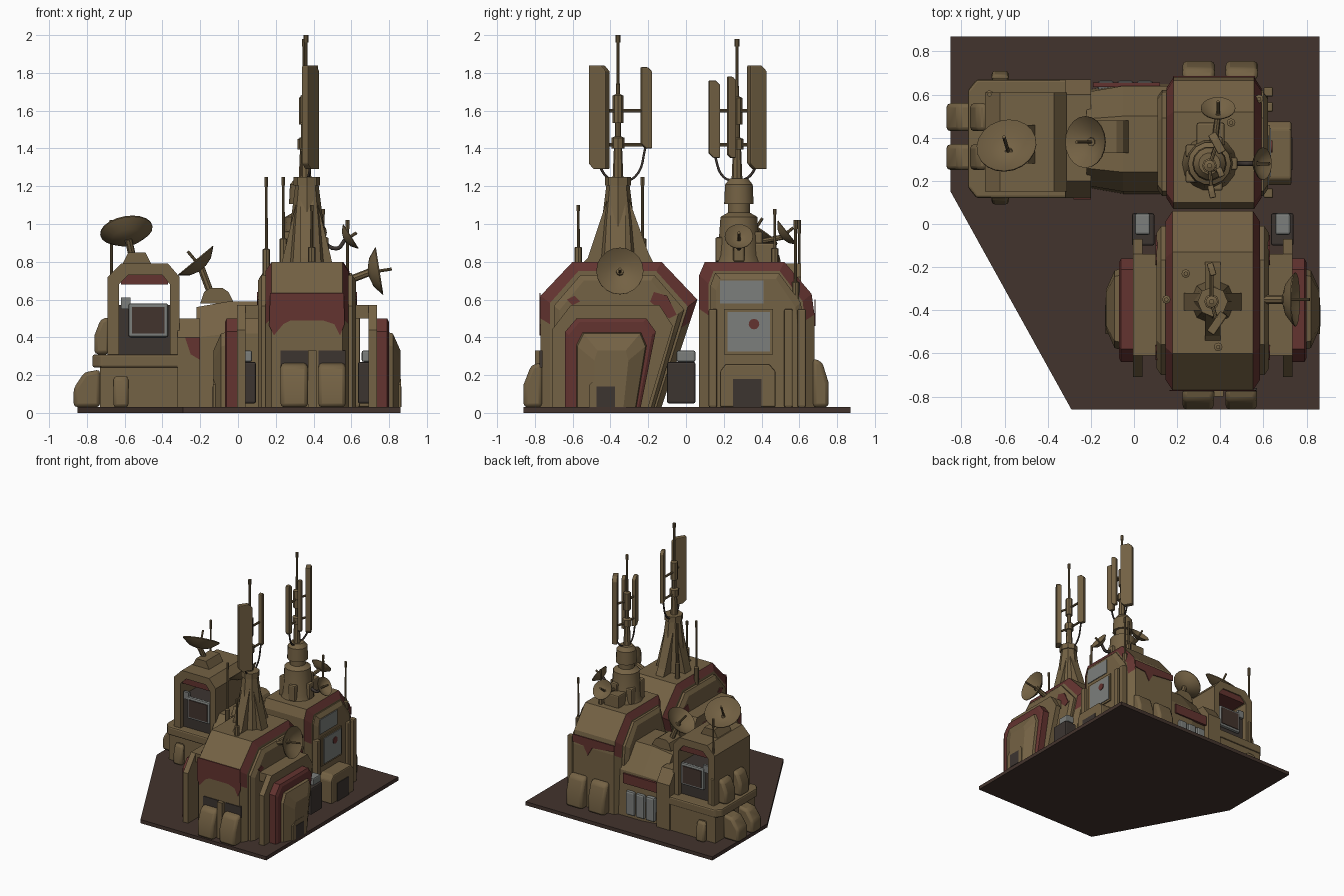
import bpy, bmesh, math
from mathutils import Vector, Matrix

if "Cube" in bpy.data.objects:
    bpy.data.objects.remove(bpy.data.objects["Cube"])


def material(name, rgb):
    m = bpy.data.materials.new(name)
    m.diffuse_color = (*rgb, 1)
    m.use_nodes = True
    m.node_tree.nodes["Principled BSDF"].inputs["Base Color"].default_value = m.diffuse_color
    return m


TAN = material("tan paint", (0.175, 0.122, 0.058))
RED = material("worn red paint", (0.125, 0.033, 0.029))
BROWN = material("dark brown ground", (0.055, 0.033, 0.026))
GREY = material("light grey panel", (0.20, 0.21, 0.20))
DARK = material("dark metal", (0.045, 0.035, 0.03))


def make(name, verts, faces, mats, bevel=0, rule=None, smooth=False):
    me = bpy.data.meshes.new(name)
    me.from_pydata(verts, [], faces)
    bm = bmesh.new()
    bm.from_mesh(me)
    bmesh.ops.recalc_face_normals(bm, faces=bm.faces)
    if rule:
        for f in bm.faces:
            f.material_index = rule(f)
    bm.to_mesh(me)
    bm.free()
    for m in mats if isinstance(mats, list) else [mats]:
        me.materials.append(m)
    ob = bpy.data.objects.new(name, me)
    bpy.context.collection.objects.link(ob)
    if bevel:
        b = ob.modifiers.new("bevel", "BEVEL")
        b.width, b.segments, b.limit_method = bevel, 2, "ANGLE"
    if smooth:
        bpy.context.view_layer.objects.active = ob
        ob.select_set(True)
        bpy.ops.object.shade_smooth_by_angle(angle=math.radians(35))
        ob.select_set(False)
    return ob


def loft(name, profile, stations, mats, axis="x", **kw):
    """Extrude a profile along an axis; each station is (position, inset)."""
    n = len(profile)
    us, vs = [p[0] for p in profile], [p[1] for p in profile]
    c, half, low, high = (min(us) + max(us)) / 2, (max(us) - min(us)) / 2, min(vs), max(vs)
    verts = []
    for a, i in stations:
        for u, v in profile:
            u2, v2 = c + (u - c) * (1 - i / half), low + (v - low) * (1 - i / (high - low))
            verts.append({"x": (a, u2, v2), "y": (u2, a, v2), "z": (u2, v2, a)}[axis])
    faces = [tuple(range(n)), tuple(range(len(verts) - n, len(verts)))]
    for s in range(len(stations) - 1):
        for k in range(n):
            k2 = (k + 1) % n
            faces.append((s * n + k, s * n + k2, s * n + n + k2, s * n + n + k))
    return make(name, verts, faces, mats, **kw)


def prism(name, profile, axis, a, b, mat, **kw):
    return loft(name, profile, [(a, 0), (b, 0)], mat, axis, **kw)


def box(name, x0, x1, y0, y1, z0, z1, mat=TAN, **kw):
    return prism(name, [(x0, y0), (x1, y0), (x1, y1), (x0, y1)], "z", z0, z1, mat, **kw)


def lathe(name, p, q, rings, mat=TAN, n=10):
    """Revolve (fraction along p to q, radius) rings."""
    p, q = Vector(p), Vector(q)
    rot = (q - p).to_track_quat("Z", "Y").to_matrix()
    verts = [p + (q - p) * t + rot @ Vector((r * math.cos(k * math.tau / n), r * math.sin(k * math.tau / n), 0))
             for t, r in rings for k in range(n)]
    faces = [tuple(range(n)), tuple(range(len(verts) - n, len(verts)))]
    faces += [(s * n + k, s * n + (k + 1) % n, s * n + n + (k + 1) % n, s * n + n + k)
              for s in range(len(rings) - 1) for k in range(n)]
    return make(name, verts, faces, mat, smooth=True)


def rod(name, p, q, r, r2=None, mat=TAN, n=8):
    return lathe(name, p, q, [(0, r), (1, r if r2 is None else r2)], mat, n)


def dish(name, c, normal, r):
    c, d = Vector(c), Vector(normal).normalized()
    lathe(name, c - d * r * 0.4, c + d * 0.01,
          [(0, r * 0.2), (0.25, r * 0.6), (0.9, r), (1, r), (0.35, r * 0.55), (0.12, r * 0.1)], TAN, 20)
    rod(name + "_feed", c - d * r * 0.3, c + d * r * 0.6, 0.008)


def pod(name, axis, wall, out, a, b, z0, z1):
    """Rounded equipment pod against a wall."""
    h, d = z1 - z0, out - wall
    prof = [(wall, z0), (out, z0), (out, z0 + 0.5 * h), (wall + 0.6 * d, z1 - 0.08 * h), (wall, z1)]
    prism(name, prof, "y" if axis == "x" else "x", a, b, TAN, bevel=0.02, smooth=True)


def cable(name, pts, r=0.007):
    cu = bpy.data.curves.new(name, "CURVE")
    cu.dimensions, cu.bevel_depth, cu.bevel_resolution, cu.resolution_u = "3D", r, 1, 6
    sp = cu.splines.new("BEZIER")
    sp.bezier_points.add(len(pts) - 1)
    for bp, p in zip(sp.bezier_points, pts):
        bp.co, bp.handle_left_type, bp.handle_right_type = p, "AUTO", "AUTO"
    cu.materials.append(DARK)
    bpy.context.collection.objects.link(bpy.data.objects.new(name, cu))


def red_trim(xs):
    return lambda f: int(f.calc_center_median().z > 0.5 and abs(f.normal.x) > 0.2 and abs(f.normal.x) < 0.97)


# ground plate
prism("ground_plate", [(-0.85, 0.87), (0.86, 0.87), (0.86, -0.86), (-0.29, -0.86), (-0.85, 0.15)], "z", 0, 0.03, BROWN)

# front hall with red chamfered edges
CX = 0.365
front = [(-0.77, 0.03), (-0.77, 0.5), (-0.77, 0.62), (-0.6, 0.8), (-0.13, 0.8), (0.06, 0.6), (0.02, 0.48), (-0.13, 0.03)]
loft("front_hall", front, [(CX - 0.22, 0.05), (CX - 0.187, 0), (CX + 0.187, 0), (CX + 0.22, 0.05)], [TAN, RED], rule=red_trim(0))
loft("front_hall_flank", front, [(CX - 0.26, 0.1), (CX - 0.24, 0.07), (CX + 0.24, 0.07), (CX + 0.26, 0.1)], TAN)
prism("front_red_band", [(0.17, 0.635), (0.56, 0.635), (0.565, 0.47), (0.54, 0.41), (0.51, 0.47), (0.45, 0.49), (0.28, 0.49),
                         (0.24, 0.47), (0.19, 0.41), (0.165, 0.46)], "y", -0.775, -0.769, RED)
box("front_centre_pillar", 0.37, 0.415, -0.8, -0.76, 0.03, 0.33)
for i, x in enumerate((0.225, 0.425)):
    pod(f"front_pod_{i}", "y", -0.76, -0.86, x, x + 0.145, 0.03, 0.27)
    box(f"front_pod_vent_{i}", x, x + 0.145, -0.776, -0.76, 0.24, 0.33, DARK)
    pod(f"back_pod_{i}", "y", 0.67, 0.755, x, x + 0.15, 0.03, 0.29)

# side porches of the front hall, mirrored left and right
arch = [(-0.64, 0.03), (-0.64, 0.43), (-0.58, 0.5), (-0.21, 0.5), (-0.16, 0.43), (-0.24, 0.03)]
for s, tag in ((-1, "left"), (1, "right")):
    X = lambda d: CX + s * d
    canopy = [(-0.71, 0.03), (-0.71, 0.44), (-0.61, 0.57), (-0.14, 0.57), (-0.07, 0.46), (-0.2, 0.03)]
    prism(f"{tag}_porch_wall", canopy, "x", X(0.325), X(0.37), TAN)
    box(f"{tag}_porch_roof", X(0.25), X(0.33), -0.61, -0.14, 0.5, 0.57)
    loft(f"{tag}_red_arch", arch, [(X(0.365), 0), (X(0.425), 0), (X(0.435), 0.02)], RED)
    inner = [(-0.585, 0.03), (-0.585, 0.36), (-0.55, 0.43), (-0.235, 0.43), (-0.205, 0.36), (-0.26, 0.03)]
    loft(f"{tag}_arch_panel", inner, [(X(0.42), 0), (X(0.455), 0.01), (X(0.495), 0.1)], TAN)
    prism(f"{tag}_door_frame", [(-0.51, 0.03), (-0.51, 0.15), (-0.48, 0.18), (-0.37, 0.18), (-0.34, 0.15), (-0.34, 0.03)],
          "x", X(0.44), X(0.497), TAN)
    box(f"{tag}_door", X(0.49), X(0.5), -0.475, -0.375, 0.03, 0.14, DARK)
    box(f"{tag}_generator", X(0.27), X(0.375), -0.1, 0.05, 0.05, 0.27, DARK, bevel=0.01)
    box(f"{tag}_generator_cap", X(0.29), X(0.36), -0.05, 0.05, 0.27, 0.33, GREY, bevel=0.01)
    prism(f"{tag}_large_paint_patch", [(-0.17, 0.64), (-0.1, 0.62), (-0.05, 0.52), (-0.09, 0.5), (-0.19, 0.59)], "x", X(0.255), X(0.265), RED)
    prism(f"{tag}_small_paint_patch", [(-0.63, 0.6), (-0.59, 0.62), (-0.56, 0.59), (-0.6, 0.57)], "x", X(0.255), X(0.265), RED)

# back hall
back = [(0.07, 0.03), (0.07, 0.55), (0.07, 0.73), (0.1, 0.8), (0.52, 0.8), (0.665, 0.63), (0.68, 0.52), (0.68, 0.03)]
loft("back_hall", back, [(0.15, 0.05), (0.183, 0), (0.557, 0), (0.59, 0.05)], [TAN, RED], rule=red_trim(0))
loft("back_hall_flank", back, [(0.11, 0.09), (0.13, 0.06), (0.6, 0.06), (0.62, 0.09)], TAN)
prism("back_red_band", [(0.18, 0.6), (0.56, 0.6), (0.56, 0.54), (0.46, 0.53), (0.42, 0.46), (0.38, 0.53), (0.18, 0.55)],
      "y", 0.679, 0.686, RED)
box("upper_window", 0.61, 0.626, 0.18, 0.41, 0.58, 0.70, GREY)
box("lower_window_frame", 0.61, 0.63, 0.2, 0.46, 0.31, 0.55)
box("lower_window", 0.61, 0.636, 0.22, 0.445, 0.325, 0.535, GREY)
rod("red_disc", (0.635, 0.36, 0.47), (0.641, 0.36, 0.47), 0.028, mat=RED, n=12)
for y in (0.12, 0.52, 0.59):
    box("back_hall_column", 0.6, 0.645, y, y + 0.045, 0.03, 0.55, bevel=0.008)
prism("side_entry", [(0.18, 0.03), (0.18, 0.22), (0.21, 0.26), (0.44, 0.26), (0.475, 0.22), (0.475, 0.03)], "x", 0.61, 0.73, TAN, bevel=0.01)
box("side_entry_door", 0.725, 0.735, 0.25, 0.4, 0.03, 0.18, DARK)

# connecting passage
link = [(0.14, 0.03), (0.15, 0.42), (0.24, 0.59), (0.5, 0.59), (0.64, 0.4), (0.65, 0.03)]
loft("passage", link, [(-0.22, 0.03), (-0.05, 0.0), (0.13, 0), (0.2, 0)], TAN)
box("passage_red_stripe", -0.19, 0.12, 0.635, 0.655, 0.3, 0.38, RED)
prism("passage_roof_vent", [(-0.2, 0.58), (-0.18, 0.64), (-0.15, 0.66), (-0.08, 0.66), (-0.05, 0.64), (-0.02, 0.58)], "y", 0.33, 0.48, TAN)
for i in range(3):
    box("grey_tank", -0.17 + i * 0.09, -0.09 + i * 0.09, 0.62, 0.665, 0.05, 0.25, GREY, bevel=0.015)

# west building base, deck and rear block
box("west_base", -0.73, -0.22, 0.14, 0.66, 0.03, 0.25)
deck = [(-0.77, 0.17), (-0.73, 0.12), (-0.2, 0.12), (-0.2, 0.67), (-0.73, 0.67), (-0.77, 0.62)]
prism("west_deck", deck, "z", 0.24, 0.31, TAN, bevel=0.012)
prism("west_rear_block", [(0.12, 0.03), (0.12, 0.4), (0.2, 0.5), (0.6, 0.5), (0.67, 0.4), (0.67, 0.03)], "x", -0.32, -0.2, TAN)
prism("west_red_patch", [(-0.28, 0.4), (-0.2, 0.4), (-0.2, 0.28), (-0.25, 0.31)], "y", 0.113, 0.121, RED)
# open cab arch with console and windows
cab = [(-0.69, 0.31), (-0.69, 0.72), (-0.62, 0.79), (-0.37, 0.79), (-0.31, 0.72), (-0.31, 0.31),
       (-0.36, 0.31), (-0.36, 0.68), (-0.4, 0.73), (-0.58, 0.73), (-0.63, 0.68), (-0.63, 0.31)]
prism("cab_arch", cab, "y", 0.15, 0.61, TAN)
box("cab_red_lintel", -0.62, -0.37, 0.16, 0.6, 0.68, 0.74, RED)
prism("cab_roof_hatch", [(-0.61, 0.79), (-0.58, 0.85), (-0.49, 0.85), (-0.46, 0.79)], "y", 0.28, 0.46, TAN)
box("cab_console", -0.63, -0.36, 0.19, 0.57, 0.31, 0.57, DARK)
for s, y in ((-1, 0.19), (1, 0.57)):
    box("cab_window_frame", -0.58, -0.37, y, y + s * 0.03, 0.4, 0.58, GREY, bevel=0.012)
    box("cab_window_glass", -0.56, -0.39, y, y + s * 0.036, 0.42, 0.56, BROWN)
    box("cab_grey_hood", -0.62, -0.57, y, y + s * 0.02, 0.55, 0.61, GREY)
    ye = 0.14 if s < 0 else 0.66
    pod("west_small_pod", "y", ye, ye + s * 0.05, -0.66, -0.58, 0.03, 0.2)
for a, b in ((0.25, 0.37), (0.43, 0.56)):
    pod("west_low_pod", "x", -0.73, -0.87, a, b, 0.03, 0.23)
    pod("west_high_pod", "x", -0.68, -0.76, a, b, 0.31, 0.51)

# dishes
dish("west_large_dish", (-0.59, 0.36, 0.96), (-0.15, 0.5, 0.8), 0.14)
rod("west_dish_post", (-0.56, 0.36, 0.83), (-0.58, 0.33, 0.92), 0.02)
dish("west_tilted_dish", (-0.22, 0.38, 0.8), (-0.64, 0, 0.77), 0.12)
rod("west_tilted_dish_post", (-0.14, 0.4, 0.62), (-0.2, 0.38, 0.78), 0.02)
dish("front_side_dish", (0.74, -0.35, 0.75), (0.95, 0, 0.15), 0.125)
rod("front_side_dish_arm", (0.58, -0.35, 0.7), (0.71, -0.35, 0.75), 0.02)
dish("tower_side_dish", (0.59, 0.28, 0.93), (0.8, 0, 0.5), 0.075)
cable("tower_dish_arm", [(0.42, 0.28, 0.95), (0.52, 0.28, 0.87), (0.57, 0.28, 0.92)], 0.012)
dish("tower_back_dish", (0.39, 0.53, 0.95), (0, 0.75, 0.6), 0.08)
rod("tower_back_dish_arm", (0.37, 0.35, 0.9), (0.39, 0.51, 0.93), 0.014)

# front tower with buttress fins
lathe("front_tower", (CX, -0.36, 0.79), (CX, -0.36, 1.25), [(0, 0.105), (0.5, 0.085), (0.9, 0.062), (0.9, 0.07), (1, 0.07)], TAN, 8)
prism("front_tower_long_fin", [(-0.55, 0.79), (-0.52, 0.82), (-0.4, 1.18), (-0.32, 1.18), (-0.2, 0.85), (-0.17, 0.79)], "x", 0.33, 0.4, TAN)
prism("front_tower_cross_fin", [(0.23, 0.79), (0.32, 1.16), (0.41, 1.16), (0.5, 0.79)], "y", -0.4, -0.32, TAN)

# back tower with drum and clamps
lathe("back_tower", (0.35, 0.28, 0.79), (0.35, 0.28, 1.24),
      [(0, 0.13), (0.1, 0.115), (0.55, 0.1), (0.6, 0.06), (0.7, 0.06), (0.7, 0.08), (0.93, 0.075), (1, 0.05)], TAN, 14)
for k in range(5):
    a = k * math.tau / 5
    c = Vector((0.35 + 0.1 * math.cos(a), 0.28 + 0.1 * math.sin(a), 0))
    box("back_tower_clamp", c.x - 0.03, c.x + 0.03, c.y - 0.03, c.y + 0.03, 0.8, 0.93 + 0.03 * (k % 2), bevel=0.01)
box("back_tower_cabinet", 0.29, 0.42, 0.36, 0.47, 0.79, 0.9, bevel=0.01)


def aerial(name, x, y, w, t, z0, z1, turn):
    """Tall sector panel with clipped corners."""
    k = min(0.03, w * 0.4)
    prof = [(-w / 2, z0 + k), (-w / 2 + k, z0), (w / 2, z0), (w / 2, z1 - k), (w / 2 - k, z1), (-w / 2, z1)]
    ob = prism(name, prof, "x", -t / 2, t / 2, TAN, bevel=0.006)
    ob.matrix_world = Matrix.Translation((x, y, 0)) @ Matrix.Rotation(turn, 4, "Z")


# masts with sector panels and hanging cables
for tag, x, y, top, panels in (
        ("front", 0.36, -0.36, 2.0, [(0.385, -0.46, 0.11, 0.04, 1.29, 1.84, -0.6), (0.36, -0.21, 0.06, 0.03, 1.4, 1.83, 0.3)]),
        ("back", 0.35, 0.27, 1.98, [(0.36, 0.15, 0.06, 0.03, 1.35, 1.76, 0.2), (0.4, 0.24, 0.045, 0.03, 1.35, 1.78, 0.4),
                                    (0.385, 0.375, 0.1, 0.04, 1.29, 1.84, 0.5)])):
    lathe(f"{tag}_mast", (x, y, 1.2), (x, y, top),
          [(0, 0.03), (0.25, 0.022), (0.25, 0.035), (0.32, 0.035), (0.33, 0.016), (0.42, 0.016), (0.42, 0.028), (0.6, 0.028),
           (0.61, 0.01), (0.8, 0.008), (0.95, 0.008), (0.95, 0.012), (1, 0.012)], TAN, 8)
    for i, p in enumerate(panels):
        aerial(f"{tag}_aerial_{i}", *p)
        for z in (1.42, 1.6):
            rod(f"{tag}_aerial_bracket", (x, y, z), (p[0], p[1], z), 0.009)
        if i != 1 or tag == "front":
            cable(f"{tag}_cable_{i}", [(p[0], p[1], p[4] + 0.02), ((x + p[0]) / 2, y + (p[1] - y) * 0.6, 1.25), (x, y, 1.22)])

# whip antennas
for x, y, z0, z1 in ((0.15, -0.35, 0.7, 1.25), (0.24, -0.23, 0.78, 1.25), (-0.67, 0.6, 0.31, 1.02),
                     (0.45, 0.47, 0.78, 1.08), (0.58, 0.58, 0.55, 1.02), (0.39, -0.57, 0.78, 1.1)):
    lathe("whip_antenna", (x, y, z0), (x, y, z1), [(0, 0.02), (0.3, 0.02), (0.31, 0.008), (0.9, 0.007), (0.9, 0.01), (1, 0.01)], TAN, 8)
